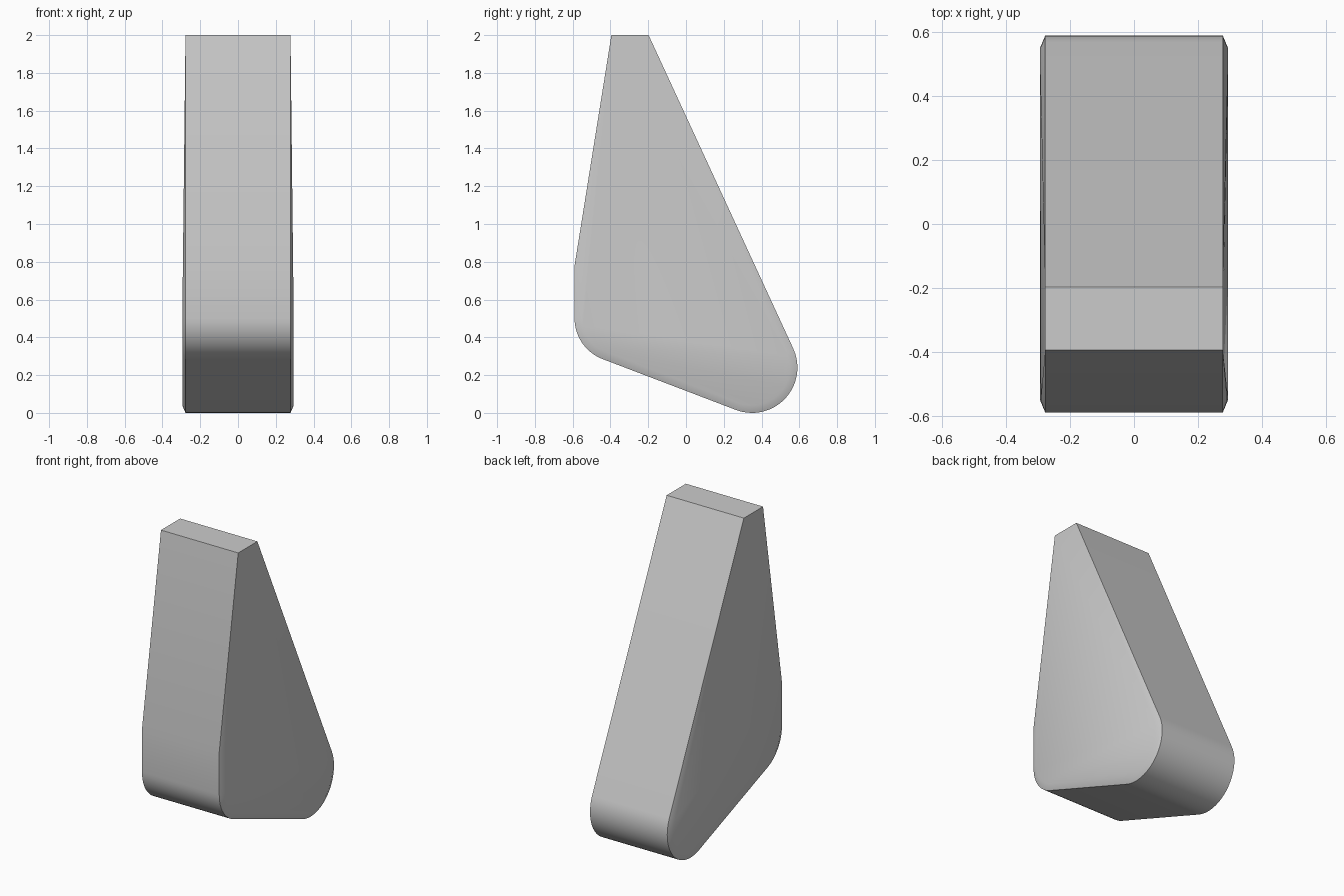
import bpy, bmesh
from math import cos, sin, radians
from mathutils import Vector

cube = bpy.data.objects.get("Cube")
if cube:
    bpy.data.objects.remove(cube, do_unlink=True)

RIM_X, FACE_X, INSET = 0.278, 0.295, 0.04

grey = bpy.data.materials.new("plain grey")
grey.use_nodes = True
colour = (0.6, 0.6, 0.6, 1)
grey.diffuse_color = colour
grey.node_tree.nodes["Principled BSDF"].inputs["Base Color"].default_value = colour


def arc(y, z, radius, start, end, steps):
    """Points and outward directions along a rounded corner."""
    for i in range(steps + 1):
        a = radians(start + (end - start) * i / steps)
        out = Vector((cos(a), sin(a)))
        yield Vector((y, z)) + radius * out, out


# Side outline: straight top, kinked front, two rounded lower corners
outline = [(Vector((-0.198, 2)), None), (Vector((-0.395, 2)), None),
           (Vector((-0.59, 0.78)), Vector((-1, 0.08)))]
outline += arc(-0.36, 0.5, 0.23, 180, 249.6, 12)
outline += arc(0.35, 0.24, 0.24, 249.6, 384.8, 22)

bm = bmesh.new()


def side(sign):
    """Rim loop plus a shallow chamfer that fades out at the top."""
    rim, face = [], []
    for p, out in outline:
        v = bm.verts.new((sign * RIM_X, p.x, p.y))
        rim.append(v)
        if out is None:
            face.append(v)
            continue
        q = p - INSET * out
        x = FACE_X - (FACE_X - RIM_X) * max(0, (q.y - 0.5) / 1.5)
        face.append(bm.verts.new((sign * x, q.x, q.y)))
    return rim, face


left, right = side(1), side(-1)
count = len(outline)
for i in range(count):
    j = (i + 1) % count
    bm.faces.new((left[0][i], left[0][j], right[0][j], right[0][i]))
    for rim, face in (left, right):
        corners = list(dict.fromkeys((rim[i], rim[j], face[j], face[i])))
        if len(corners) > 2:
            bm.faces.new(corners)
for rim, face in (left, right):
    bm.faces.new(face)
bmesh.ops.recalc_face_normals(bm, faces=bm.faces)

mesh = bpy.data.meshes.new("wedge_body")
bm.to_mesh(mesh)
bm.free()
mesh.materials.append(grey)
body = bpy.data.objects.new("wedge_body", mesh)
bpy.context.collection.objects.link(body)

# Smooth the rounded corners, keep the rim edges crisp
bpy.ops.object.select_all(action='DESELECT')
body.select_set(True)
bpy.context.view_layer.objects.active = body
bpy.ops.object.shade_smooth_by_angle(angle=radians(30))
